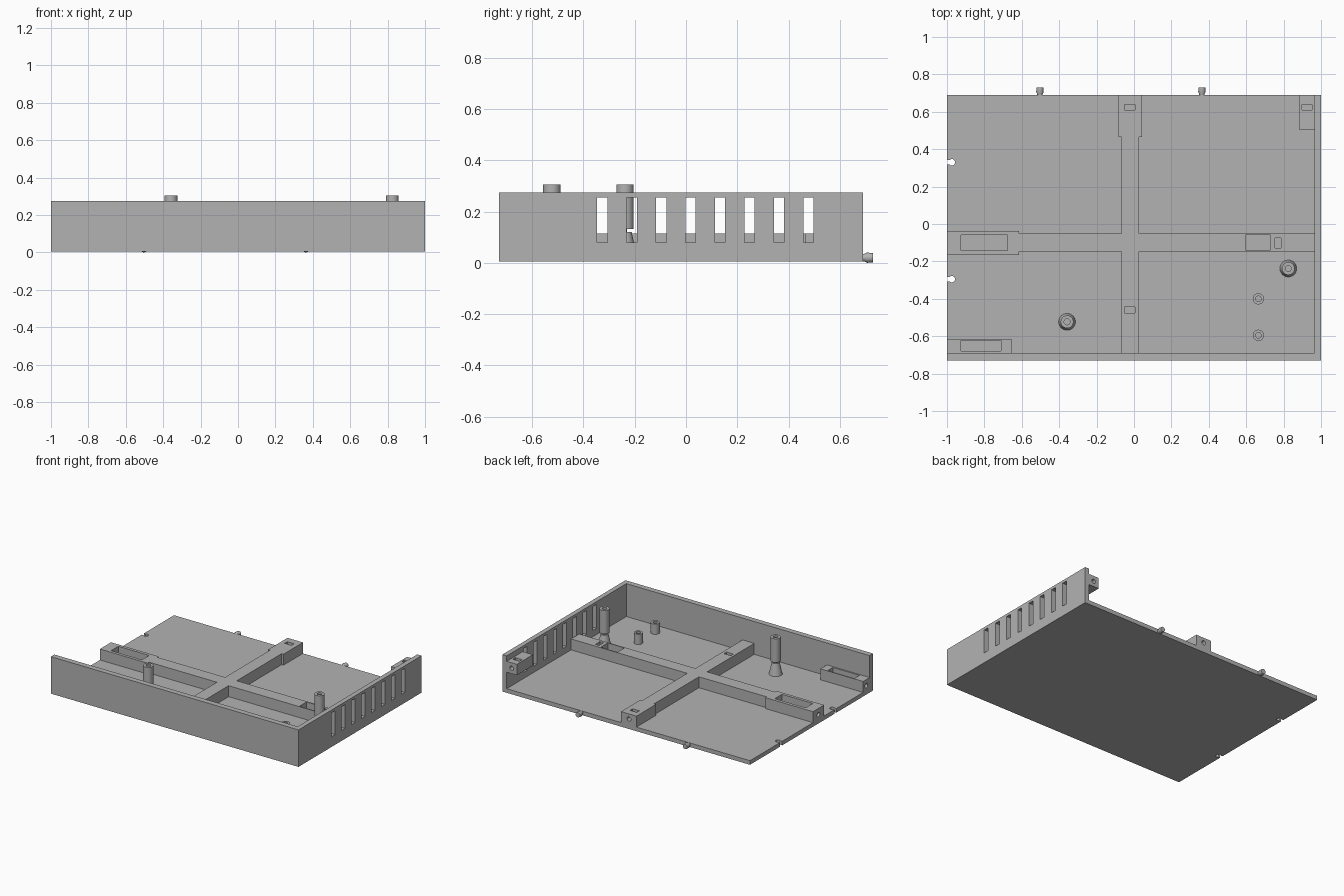
import bpy, bmesh, math
from mathutils import Matrix, Vector

cube = bpy.data.objects.get("Cube")
if cube:
    bpy.data.objects.remove(cube, do_unlink=True)

grey = bpy.data.materials.new("light_grey_plastic")
grey.use_nodes = True
COL = (0.45, 0.45, 0.45, 1)
grey.diffuse_color = COL
grey.node_tree.nodes["Principled BSDF"].inputs["Base Color"].default_value = COL

BASE, FLOOR, RIB, TOP = 0.005, 0.035, 0.115, 0.275
BACK, FRONT, WALL_X, WALL_Y = 0.69, -0.73, 0.965, -0.69


def finish(name, bm, smooth=False):
    bmesh.ops.recalc_face_normals(bm, faces=bm.faces)
    me = bpy.data.meshes.new(name)
    bm.to_mesh(me)
    bm.free()
    ob = bpy.data.objects.new(name, me)
    bpy.context.collection.objects.link(ob)
    me.materials.append(grey)
    if smooth:
        bpy.ops.object.select_all(action='DESELECT')
        ob.select_set(True)
        bpy.context.view_layer.objects.active = ob
        bpy.ops.object.shade_smooth_by_angle(angle=math.radians(35))
    return ob


def prism(name, outline, z0, z1):
    bm = bmesh.new()
    face = bm.faces.new([bm.verts.new((x, y, z0)) for x, y in outline])
    ext = bmesh.ops.extrude_face_region(bm, geom=[face])
    verts = [v for v in ext["geom"] if isinstance(v, bmesh.types.BMVert)]
    bmesh.ops.translate(bm, verts=verts, vec=(0, 0, z1 - z0))
    return finish(name, bm)


def box(name, x0, x1, y0, y1, z0, z1):
    return prism(name, [(x0, y0), (x1, y0), (x1, y1), (x0, y1)], z0, z1)


def lathe(name, profile, loc, axis='Z', seg=32):
    """Spin a (radius, height) profile that begins and ends on the axis."""
    bm = bmesh.new()
    verts = [bm.verts.new((r, 0, h)) for r, h in profile]
    edges = [bm.edges.new(pair) for pair in zip(verts, verts[1:])]
    bmesh.ops.spin(bm, geom=verts + edges, cent=(0, 0, 0), axis=(0, 0, 1),
                   angle=math.tau, steps=seg)
    bmesh.ops.remove_doubles(bm, verts=bm.verts, dist=0.0001)
    turn = Vector((0, 0, 1)).rotation_difference(
        Vector({'X': (1, 0, 0), 'Y': (0, 1, 0), 'Z': (0, 0, 1)}[axis]))
    bm.transform(Matrix.Translation(loc) @ turn.to_matrix().to_4x4())
    return finish(name, bm, True)


def rod(loc, r, length, axis):
    return lathe("cutter", [(0, 0), (r, 0), (r, length), (0, length)], loc, axis, 20)


def cut(ob, cutters):
    for c in cutters:
        mod = ob.modifiers.new("cut", 'BOOLEAN')
        mod.operation = 'DIFFERENCE'
        mod.solver = 'EXACT'
        mod.object = c
        bpy.context.view_layer.objects.active = ob
        bpy.ops.object.modifier_apply(modifier=mod.name)
        bpy.data.objects.remove(c, do_unlink=True)


# Floor with snap notches in the left-hand edge
floor = box("floor_plate", -1, 1, FRONT, BACK, BASE, FLOOR)
notches = []
for y in (0.33, -0.295):
    notches.append(box("cutter", -1.02, -0.975, y - 0.012, y + 0.012, -0.02, 0.06))
    notches.append(rod((-0.974, y, -0.02), 0.017, 0.08, 'Z'))
cut(floor, notches)

# Front wall and vented side wall
box("front_wall", -1, 1, FRONT, WALL_Y, BASE, TOP)
side = box("side_wall", WALL_X, 1, WALL_Y, BACK, BASE, TOP)
cut(side, [box("cutter", 0.9, 1.1, y - 0.02, y + 0.02, 0.08, 0.255)
           for y in [-0.327 + 0.115 * i for i in range(8)]])

# Crossed ribs with widened ends
ribs = prism("cross_ribs", [
    (-1, -0.165), (-0.615, -0.165), (-0.615, -0.147), (-0.068, -0.147),
    (-0.068, WALL_Y), (0.027, WALL_Y), (0.027, -0.147), (WALL_X, -0.147),
    (WALL_X, -0.052), (0.027, -0.052), (0.027, 0.465), (0.042, 0.465),
    (0.042, BACK), (-0.083, BACK), (-0.083, 0.465), (-0.068, 0.465),
    (-0.068, -0.052), (-0.615, -0.052), (-0.615, -0.037), (-1, -0.037)], FLOOR, RIB)
cut(ribs, [
    box("cutter", -0.925, -0.675, -0.143, -0.06, 0.045, 0.2),
    box("cutter", 0.595, 0.73, -0.14, -0.06, 0.045, 0.2),
    box("cutter", 0.755, 0.785, -0.128, -0.075, 0.06, 0.2),
    box("cutter", -0.05, 0.005, 0.61, 0.64, 0.06, 0.2),
    box("cutter", -0.05, 0.005, -0.475, -0.445, 0.06, 0.2),
    rod((-1.05, -0.1, 0.07), 0.016, 0.14, 'X'),
    rod((-0.022, 0.63, 0.078), 0.016, 0.1, 'Y')])

# Front corner block
block = box("front_corner_block", -1, -0.655, WALL_Y, -0.615, FLOOR, RIB)
cut(block, [box("cutter", -0.925, -0.71, -0.68, -0.622, 0.045, 0.2),
            rod((-1.05, -0.652, 0.07), 0.016, 0.14, 'X')])

# Raised back corner block on the side wall
block = box("back_corner_block", 0.883, WALL_X, 0.505, BACK, 0.155, 0.235)
cut(block, [box("cutter", 0.897, 0.952, 0.61, 0.64, 0.175, 0.3),
            rod((0.925, 0.625, 0.195), 0.016, 0.1, 'Y')])

# Tall screw posts above flared feet
for i, (x, y) in enumerate([(-0.358, -0.523), (0.825, -0.238)], 1):
    lathe(f"post_foot_{i}", [(0, FLOOR), (0.045, FLOOR), (0.026, 0.12),
                             (0.015, 0.12), (0.015, 0.06), (0, 0.06)], (x, y, 0))
    lathe(f"post_tube_{i}", [(0, 0.132), (0.034, 0.132), (0.034, 0.305),
                             (0.016, 0.305), (0.016, 0.2), (0, 0.2)], (x, y, 0))
    lathe(f"post_pin_{i}", [(0, 0.05), (0.007, 0.05), (0.007, 0.15), (0, 0.15)], (x, y, 0))

# Short hollow standoffs
for i, y in enumerate((-0.4, -0.595), 1):
    lathe(f"standoff_{i}", [(0, FLOOR), (0.03, FLOOR), (0.03, 0.11),
                            (0.015, 0.11), (0.015, 0.045), (0, 0.045)], (0.665, y, 0))

# Snap pegs on the back edge
for i, x in enumerate((-0.503, 0.363), 1):
    lathe(f"snap_peg_{i}", [(0, -0.01), (0.015, -0.01), (0.015, 0.006), (0.02, 0.016),
                            (0.018, 0.04), (0, 0.04)], (x, BACK, 0.02), 'Y')
